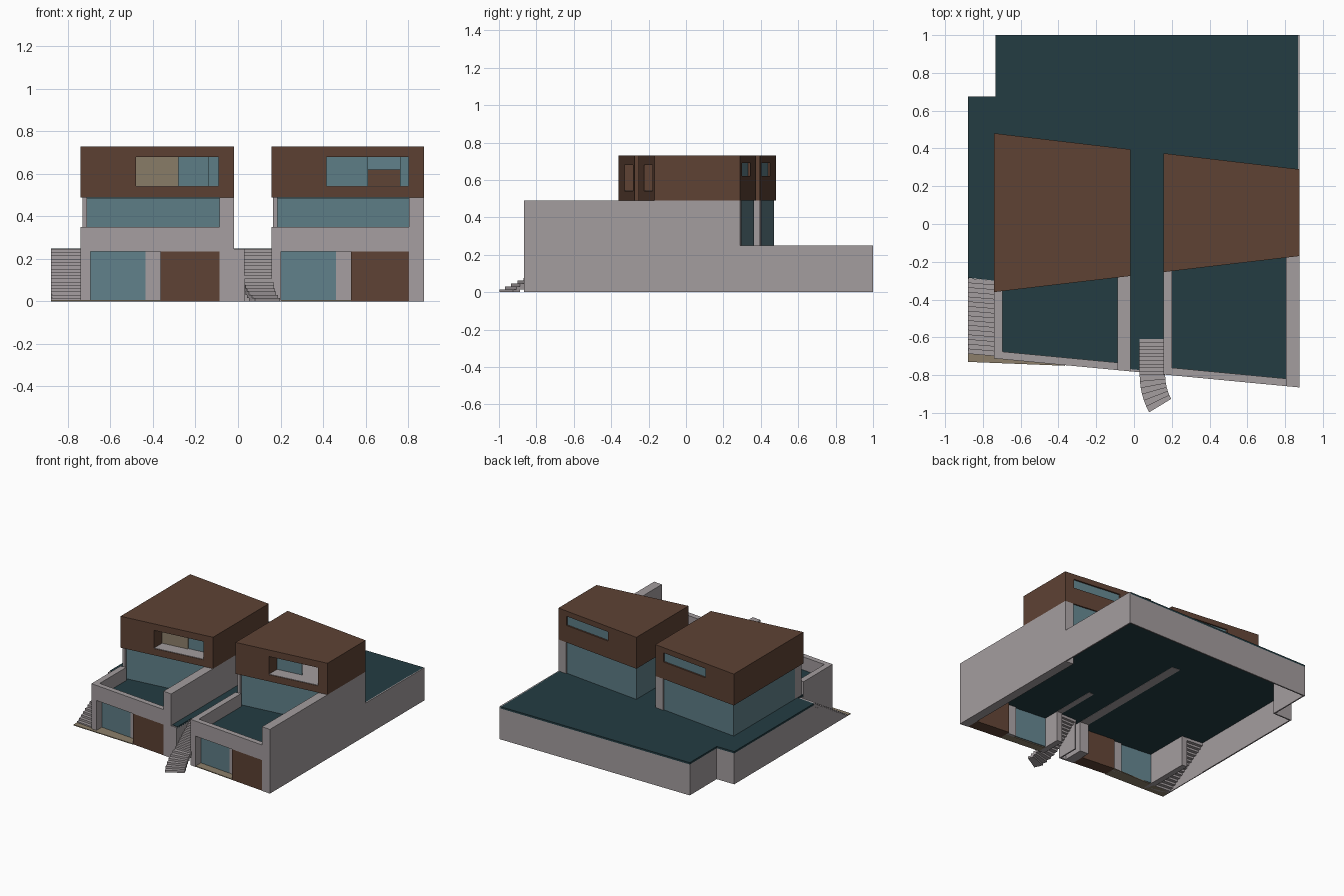
import bpy, bmesh, math

if "Cube" in bpy.data.objects:
    bpy.data.objects.remove(bpy.data.objects["Cube"])


def material(name, r, g, b):
    m = bpy.data.materials.new(name)
    m.diffuse_color = [((c / 255 + 0.055) / 1.055) ** 2.4 for c in (r, g, b)] + [1]
    m.use_nodes = True
    m.node_tree.nodes["Principled BSDF"].inputs["Base Color"].default_value = m.diffuse_color
    return m


GREY = material("grey plaster", 164, 157, 159)
BROWN = material("brown cladding", 94, 66, 52)
TEAL = material("dark teal deck", 35, 60, 66)
GLASS = material("blue glass", 96, 128, 137)
KHAKI = material("khaki", 140, 127, 106)


def prism(name, pts, z0, z1, mat):
    """Extrude a plan outline from z0 to z1."""
    bm = bmesh.new()
    face = bm.faces.new([bm.verts.new((x, y, z0)) for x, y in pts])
    ext = bmesh.ops.extrude_face_region(bm, geom=[face])
    for v in ext["geom"]:
        if isinstance(v, bmesh.types.BMVert):
            v.co.z = z1
    bmesh.ops.recalc_face_normals(bm, faces=bm.faces)
    me = bpy.data.meshes.new(name)
    bm.to_mesh(me)
    bm.free()
    ob = bpy.data.objects.new(name, me)
    bpy.context.collection.objects.link(ob)
    if mat:
        me.materials.append(mat)
    return ob


def strip(name, x0, x1, f0, f1, z0, z1, mat):
    """Block between two plan lines; each line is a number or a function of x."""
    y = lambda f, x: f(x) if callable(f) else f
    return prism(name, [(x0, y(f0, x0)), (x1, y(f0, x1)), (x1, y(f1, x1)), (x0, y(f1, x0))], z0, z1, mat)


# slanting plan lines: street front, upper box front, upper box back
def street(d=0):
    return lambda x: -0.782 - 0.095 * x + d


def box_front(d=0):
    return lambda x: -0.273 + 0.118 * x + d


def box_back(d=0):
    return lambda x: 0.393 - 0.118 * x + d


def cut(ob, cutter):
    cutter.hide_render = True
    cutter.hide_viewport = False
    cutter.display_type = 'WIRE'
    mod = ob.modifiers.new("opening", 'BOOLEAN')
    mod.operation = 'DIFFERENCE'
    mod.solver = 'EXACT'
    mod.object = cutter


def house(tag, l, r):
    n = lambda part: tag + "_" + part
    # garage level
    strip(n("left_wall"), l, l + 0.045, street(), box_front(), 0.235, 0.35, GREY)
    strip(n("left_wall_base"), l, l + 0.045, street(), -0.30 if l < 0 else -0.60, 0, 0.235, GREY)
    strip(n("front_parapet"), l + 0.045, r - 0.07, street(), street(0.04), 0.235, 0.35, GREY)
    strip(n("right_wall"), r - 0.07, r, street(), box_back(), 0.235, 0.49, GREY)
    strip(n("right_wall_base"), r - 0.07, r, street(), box_back() if r > 0.5 else street(0.17), 0, 0.235, GREY)
    strip(n("garage_door"), l + 0.375, r - 0.07, street(0.002), street(0.1), 0, 0.235, BROWN)
    strip(n("entrance_glass"), l + 0.045, l + 0.305, street(0.065), street(0.073), 0.006, 0.235, GLASS)
    strip(n("entrance_wall"), l + 0.305, l + 0.375, street(0.065), street(0.085), 0, 0.235, GREY)
    # glazed middle storey
    strip(n("terrace_column"), l + 0.008, l + 0.03, box_front(0.01), box_front(0.09), 0.25, 0.49, GREY)
    strip(n("terrace_glass"), l + 0.03, r - 0.07, box_front(0.025), box_front(0.033), 0.25, 0.485, GLASS)
    strip(n("side_glass"), l + 0.008, l + 0.016, box_front(0.09), box_back(-0.01), 0.25, 0.49, GLASS)
    strip(n("back_glass"), l + 0.016, r - 0.07, box_back(-0.018), box_back(-0.01), 0.25, 0.49, GLASS)
    # hollow upper box with a deep front opening and a back window
    box = strip(n("upper_box"), l, r, box_front(), box_back(), 0.49, 0.73, BROWN)
    w0, w1 = l + 0.26, r - 0.073
    cut(box, strip(n("room_cutter"), l + 0.03, r - 0.03, box_front(0.11), box_back(-0.03), 0.535, 0.70, None))
    cut(box, strip(n("loggia_cutter"), w0, w1, box_front(-0.05), box_front(0.13), 0.541, 0.68, None))
    cut(box, strip(n("back_window_cutter"), w0, w1, box_back(-0.06), box_back(0.05), 0.62, 0.69, None))
    strip(n("room_floor"), l + 0.03, r - 0.03, box_front(0.11), box_back(-0.03), 0.535, 0.54, GREY)
    strip(n("loggia_floor"), w0, w1, box_front(0.004), box_front(0.11), 0.541, 0.544, GREY)
    strip(n("back_window"), w0, w1, box_back(-0.02), box_back(-0.012), 0.62, 0.69, GLASS)
    panes = [(0, 0.2, KHAKI), (0.2, 0.34, GLASS), (0.34, w1 - w0, GLASS)] if l < 0 else \
            [(0, 0.195, GLASS), (0.345, w1 - w0, GLASS)]
    for i, (a, b, m) in enumerate(panes):
        d = 0.1 + 0.008 * (i % 2)
        strip(n("loggia_pane_%d" % i), w0 + a, w0 + b, box_front(d), box_front(d + 0.006), 0.544, 0.68, m)


house("left_house", -0.74, -0.018)
house("right_house", 0.157, 0.875)

# deck slab running under both houses
F = street(0.012)
prism("deck_slab", [(-0.88, -0.285), (-0.735, -0.30), (-0.735, F(-0.735)), (0.03, F(0.03)),
                    (0.03, -0.61), (0.165, -0.61), (0.165, F(0.165)), (0.868, F(0.868)),
                    (0.868, 1), (-0.732, 1), (-0.732, 0.675), (-0.88, 0.675)], 0.236, 0.25, TEAL)

# retaining walls round the plot
T = 0.01
strip("plot_back_wall", -0.732, 0.875, 1 - T, 1, 0, 0.236, GREY)
strip("plot_right_wall", 0.865, 0.875, box_back(), 1, 0, 0.25, GREY)
strip("plot_left_wall", -0.88, -0.88 + T, -0.285, 0.675, 0, 0.236, GREY)
strip("notch_back_wall", -0.88, -0.722, 0.675 - T, 0.675, 0, 0.236, GREY)
strip("notch_side_wall", -0.732, -0.722, 0.665, 1, 0, 0.236, GREY)
strip("middle_front_wall", -0.018, 0.03, street(), street(0.012), 0, 0.247, GREY)
strip("middle_stair_wall", 0.02, 0.03, street(), -0.61, 0, 0.247, GREY)

# khaki entrance paving
strip("left_paving", -0.88, -0.365, lambda x: -0.73 - 0.04 * (x + 0.88), -0.65, 0, 0.006, KHAKI)
strip("right_paving", 0.2, 0.532, street(0.002), street(0.065), 0, 0.006, KHAKI)

# stairs: 16 treads each
STEPS = 16
RISE = 0.246 / STEPS


def tread(name, i, a, b):
    top = 0.246 - i * RISE
    prism("%s_%02d" % (name, i), [a[0], a[1], b[1], b[0]], max(0, top - 2 * RISE), top, GREY)


def left_edge(i):
    y = -0.287 - 0.025 * i
    return (-0.88, y), (-0.74, y - 0.012)


def middle_edge(i):
    # straight flight, then a 30 degree turn at the foot
    if i <= 10:
        return (0.03, -0.61 - 0.019 * i), (0.165, -0.61 - 0.019 * i)
    t = math.radians(30) * (i - 10) / 6
    return tuple((0.405 - R * math.cos(t), -0.80 - R * math.sin(t) * 1.05) for R in (0.375, 0.24))


for i in range(STEPS):
    tread("left_stair", i, left_edge(i), left_edge(i + 1))
    tread("middle_stair", i, middle_edge(i), middle_edge(i + 1))

# triangular cheek closing the outer side of the left stairs
cheek = prism("left_stair_cheek", [(0, -0.285), (0.225, -0.285), (0, -0.70)], 0, 0.006, GREY)
for v in cheek.data.vertices:
    h, y, t = v.co
    v.co = (-0.88 + t, y, h)
cheek.data.flip_normals()
bm = bmesh.new()
bm.from_mesh(cheek.data)
bmesh.ops.recalc_face_normals(bm, faces=bm.faces)
bm.to_mesh(cheek.data)
bm.free()
